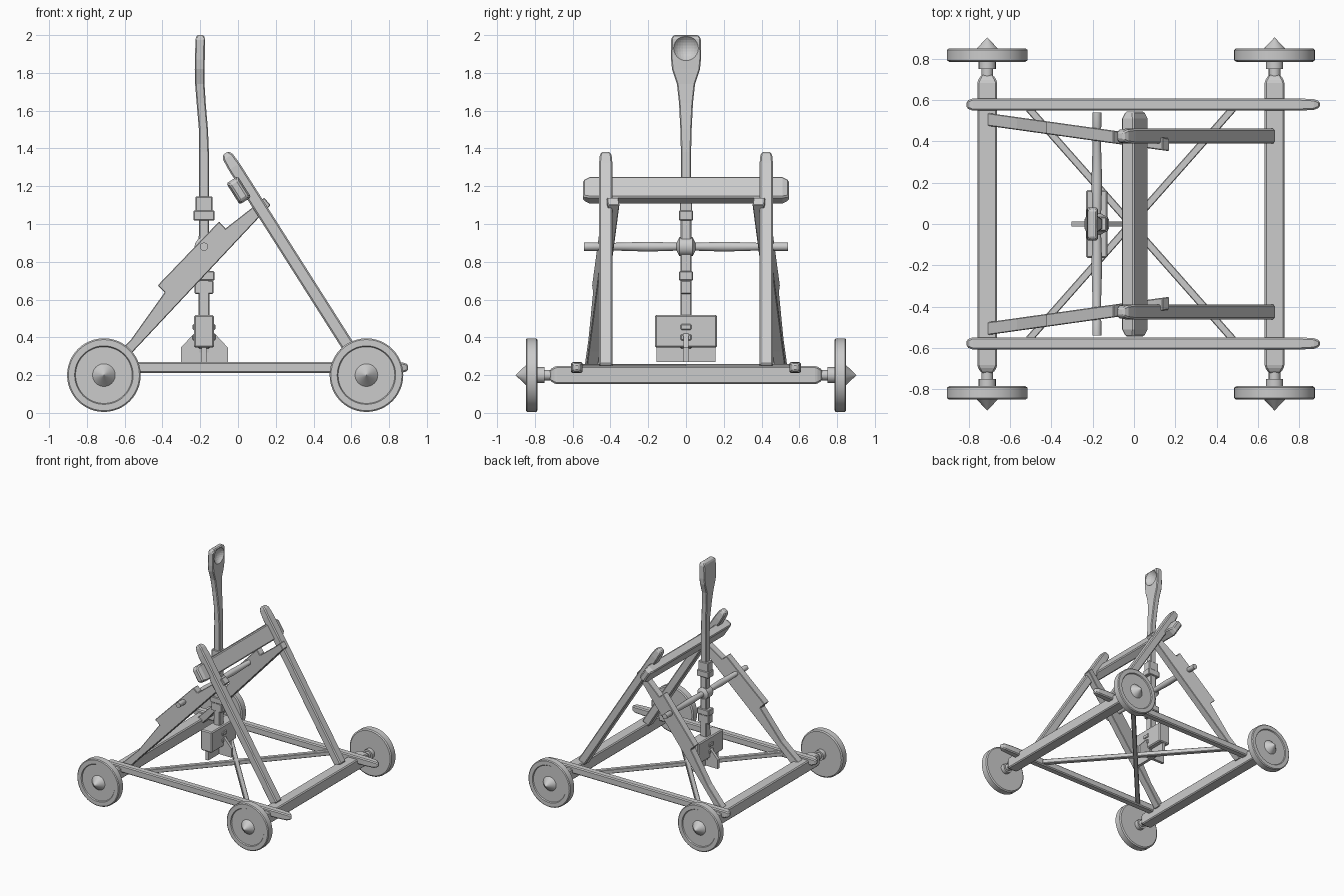
import bpy, bmesh, math
from mathutils import Vector

if "Cube" in bpy.data.objects:
    bpy.data.objects.remove(bpy.data.objects["Cube"])


def make(name, verts, faces, bevel=0.0, smooth=False):
    me = bpy.data.meshes.new(name)
    me.from_pydata([tuple(v) for v in verts], [], faces)
    bm = bmesh.new()
    bm.from_mesh(me)
    bmesh.ops.remove_doubles(bm, verts=bm.verts, dist=1e-5)
    bmesh.ops.recalc_face_normals(bm, faces=bm.faces)
    bm.to_mesh(me)
    bm.free()
    ob = bpy.data.objects.new(name, me)
    bpy.context.collection.objects.link(ob)
    if smooth:
        bpy.context.view_layer.objects.active = ob
        ob.select_set(True)
        bpy.ops.object.shade_smooth_by_angle(angle=math.radians(35))
        ob.select_set(False)
    if bevel:
        m = ob.modifiers.new("bevel", 'BEVEL')
        m.width = bevel
        m.segments = 1
    return ob


def tube(name, rings, bevel=0.0, smooth=False):
    """Skin equal-length rings and cap both ends."""
    n = len(rings[0])
    verts = [v for r in rings for v in r]
    faces = [(i * n + j, i * n + (j + 1) % n, (i + 1) * n + (j + 1) % n, (i + 1) * n + j)
             for i in range(len(rings) - 1) for j in range(n)]
    faces += [tuple(range(n)), tuple(range(len(verts) - n, len(verts)))]
    return make(name, verts, faces, bevel, smooth)


def beam(name, p0, axis, side, sections, bevel=0.008):
    """Rectangular loft; sections are (distance, half side, half up)."""
    p0, d, s = Vector(p0), Vector(axis).normalized(), Vector(side).normalized()
    u = d.cross(s)
    rings = [[p0 + d * t + s * a * i + u * b * j for i, j in ((-1, -1), (1, -1), (1, 1), (-1, 1))]
             for t, a, b in sections]
    return tube(name, rings, bevel)


def box(name, c, half, bevel=0.005):
    return beam(name, (c[0], c[1], c[2] - half[2]), (0, 0, 1), (1, 0, 0),
                [(0, half[0], half[1]), (2 * half[2], half[0], half[1])], bevel)


def lathe_y(name, x, z, profile, sign=1, n=32):
    """Revolve (radius, y) about the y direction."""
    rings = [[(x + max(r, 1e-4) * math.cos(2 * math.pi * k / n), sign * y,
               z + max(r, 1e-4) * math.sin(2 * math.pi * k / n)) for k in range(n)] for r, y in profile]
    return tube(name, rings, smooth=True)


# Wheels with hubs, and the axle beams
WHEEL = [(0.025, 0.785), (0.185, 0.785), (0.195, 0.792), (0.195, 0.842), (0.188, 0.848),
         (0.155, 0.848), (0.15, 0.84), (0.06, 0.84), (0.05, 0.85), (0, 0.903)]
HUB = [(0.028, 0.69), (0.028, 0.75), (0.042, 0.75), (0.042, 0.79)]
for ex, x in (("rear", -0.71), ("front", 0.68)):
    for s in (-1, 1):
        lathe_y(ex + "_wheel", x, 0.2, WHEEL, s, 48)
        lathe_y(ex + "_hub", x, 0.2, HUB, s, 16)
    beam(ex + "_axle_beam", (x, -0.72, 0.2), (0, 1, 0), (1, 0, 0),
         [(0, 0.03, 0.03), (0.03, 0.048, 0.048), (1.41, 0.048, 0.048), (1.44, 0.03, 0.03)])

# Side rails, leaning posts and rear braces, one set each side
POST = Vector((-0.536, 0, 0.844))
PROFILE = [(-0.71, 0.245), (-0.655, 0.215), (-0.555, 0.325), (0.172, 1.10), (0.138, 1.14), (0.103, 1.108),
           (-0.066, 0.976), (-0.1, 1.013), (-0.425, 0.675), (-0.388, 0.638), (-0.565, 0.39)]
for s in (-1, 1):
    beam("side_rail", (-0.81, 0.578 * s, 0.24), (1, 0, 0), (0, 1, 0),
         [(0, 0.018, 0.02), (0.03, 0.03, 0.03), (1.6, 0.03, 0.03), (1.68, 0.026, 0.027), (1.71, 0.014, 0.018)])
    beam("front_post", (0.655, 0.425 * s, 0.24), POST, (0, 1, 0),
         [(0, 0.036, 0.034), (1.26, 0.036, 0.034), (1.32, 0.031, 0.03), (1.345, 0.02, 0.018)])
    tube("rear_brace", [[(x, s * (0.505 - (x + 0.7) * 0.14) + o, z) for x, z in PROFILE]
                        for o in (-0.031, 0.031)], 0.004)

# Upper crossbar
beam("upper_crossbar", (0.004, -0.545, 1.178), (0, 1, 0), POST,
     [(0, 0.052, 0.024), (0.035, 0.066, 0.036), (1.055, 0.066, 0.036), (1.09, 0.052, 0.024)])

# Crossed floor braces between the rails
for s in (-1, 1):
    a, b = Vector((-0.51, -0.56 * s, 0.24)), Vector((0.48, 0.56 * s, 0.24))
    d = b - a
    beam("floor_brace", a, d, d.cross(Vector((0, 0, 1))),
         [(0, 0.018, 0.018), (d.length, 0.018, 0.018)], 0.004)

# Pivot rod with a swollen middle
lathe_y("pivot_rod", -0.18, 0.88, [(0.022, -0.54), (0.022, -0.47), (0.018, -0.46), (0.026, -0.2),
        (0.021, -0.05), (0.05, -0.035), (0.05, 0.035), (0.021, 0.05), (0.026, 0.2),
        (0.018, 0.46), (0.022, 0.47), (0.022, 0.54)], 1, 16)

# Throwing arm, (z, centre x, half x, half y), with a hollow cup in the head
ARM = [(0.34, -0.18, 0.03, 0.03), (1.15, -0.18, 0.027, 0.028), (1.38, -0.18, 0.026, 0.027),
       (1.5, -0.183, 0.024, 0.03), (1.64, -0.195, 0.024, 0.037), (1.74, -0.202, 0.025, 0.048),
       (1.82, -0.203, 0.026, 0.074), (1.87, -0.202, 0.026, 0.079), (1.98, -0.2, 0.025, 0.079),
       (2.0, -0.199, 0.018, 0.066)]
arm = tube("throwing_arm", [[(c + hx * i, hy * j, z) for i, j in ((-1, -1), (1, -1), (1, 1), (-1, 1))]
                            for z, c, hx, hy in ARM], 0.006)
bpy.ops.mesh.primitive_uv_sphere_add(segments=32, ring_count=16, radius=0.08, location=(-0.13, 0, 1.93))
cup = bpy.context.object
cup.name = "cup_cutter"
cup.hide_render = True
cup.display_type = 'WIRE'
cut = arm.modifiers.new("cup", 'BOOLEAN')
cut.operation = 'DIFFERENCE'
cut.object = cup

# Bands around the arm
for z, hx, hy, hz in ((1.045, 0.055, 0.038, 0.027), (1.105, 0.046, 0.033, 0.04),
                      (0.725, 0.055, 0.036, 0.025), (0.665, 0.05, 0.03, 0.035)):
    box("arm_band", (-0.18, 0, z), (hx, hy, hz))

# Counterweight block with front clasps and crossed tail fins
box("counterweight", (-0.18, 0, 0.432), (0.052, 0.165, 0.087), 0.008)
for z in (0.455, 0.4):
    box("weight_clasp", (-0.18, 0, z), (0.06, 0.028, 0.016))
FIN = [(-0.125, 0.27), (0.125, 0.27), (0.125, 0.345), (0.055, 0.42), (-0.055, 0.42), (-0.125, 0.345)]
tube("tail_fin_long", [[(-0.178 + a, o, z) for a, z in FIN] for o in (-0.012, 0.012)])
tube("tail_fin_cross", [[(-0.18 + o, a * 1.24, z) for a, z in FIN] for o in (-0.012, 0.012)])
for o in (-0.018, 0.018):
    beam("tail_spike", (-0.18 + o, 0, 0.27), (0, 0, 1), (1, 0, 0), [(0, 0.004, 0.006), (0.15, 0.016, 0.024)], 0)
